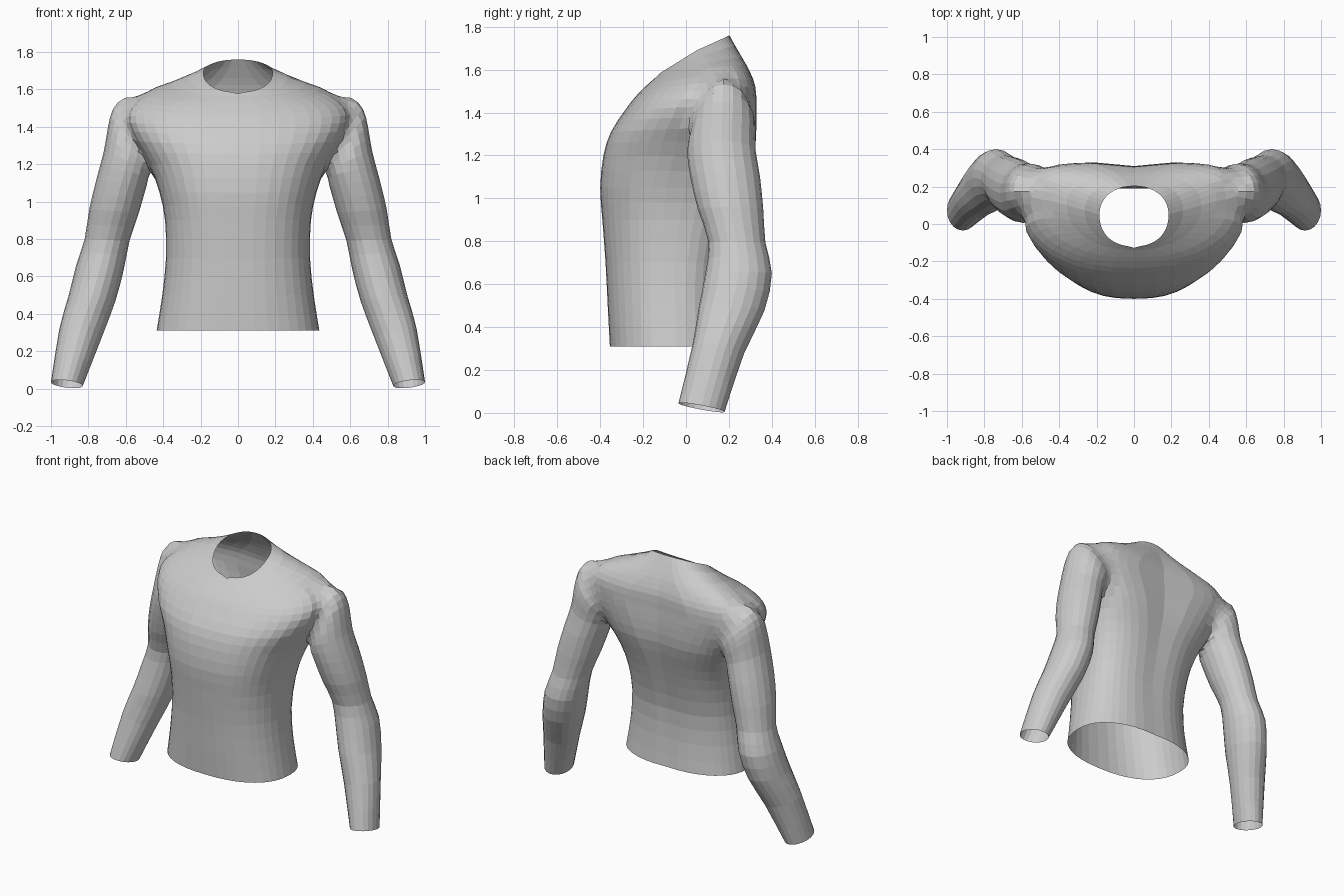
import bpy, bmesh
from math import sin, cos, pi, exp
from mathutils import Vector

if "Cube" in bpy.data.objects:
    bpy.data.objects.remove(bpy.data.objects["Cube"])

grey = bpy.data.materials.new("soft grey cloth")
grey.use_nodes = True
grey.diffuse_color = (0.6, 0.6, 0.6, 1)
grey.node_tree.nodes["Principled BSDF"].inputs["Base Color"].default_value = (0.6, 0.6, 0.6, 1)


def refine(rows):
    """Insert a smooth in-between row after every row."""
    out = []
    for i in range(len(rows) - 1):
        a, b, c, d = (rows[max(0, min(len(rows) - 1, k))] for k in range(i - 1, i + 3))
        out.append(b)
        out.append([(9 * (q + r) - p - s) / 16 for p, q, r, s in zip(a, b, c, d)])
    return out + [rows[-1]]


def power(v, e):
    return (abs(v) ** e) * (1 if v >= 0 else -1)


def loft(bm, rings):
    """Skin closed rings and cap both ends."""
    loops = [[bm.verts.new(p) for p in ring] for ring in rings]
    n = len(loops[0])
    for lo, hi in zip(loops, loops[1:]):
        for i in range(n):
            j = (i + 1) % n
            bm.faces.new((lo[i], lo[j], hi[j], hi[i]))
    bm.faces.new(loops[0])
    bm.faces.new(loops[-1])


def finish(bm, name):
    bmesh.ops.recalc_face_normals(bm, faces=bm.faces)
    mesh = bpy.data.meshes.new(name)
    bm.to_mesh(mesh)
    bm.free()
    mesh.materials.append(grey)
    obj = bpy.data.objects.new(name, mesh)
    bpy.context.collection.objects.link(obj)
    return obj


# Torso rows: half width, front y, front z, side y, side z, back y, back z,
# back roundness, front roundness
TORSO = [
    (.435, -.355, .31, -.05, .31, .22, .31, .85, .85),
    (.405, -.365, .5, -.05, .5, .2, .5, .85, .85),
    (.385, -.375, .7, -.05, .7, .2, .7, .8, .85),
    (.39, -.39, .9, -.03, .9, .24, .9, .75, .82),
    (.42, -.4, 1.05, 0, 1.05, .28, 1.05, .7, .8),
    (.475, -.385, 1.2, .04, 1.2, .32, 1.2, .6, .8),
    (.55, -.35, 1.31, .07, 1.33, .33, 1.33, .55, .82),
    (.6, -.285, 1.41, .1, 1.43, .33, 1.43, .5, .85),
    (.59, -.235, 1.475, .13, 1.51, .325, 1.52, .55, .88),
    (.51, -.18, 1.53, .14, 1.58, .3, 1.59, .65, .9),
    (.36, -.14, 1.565, .1, 1.635, .265, 1.66, .8, .95),
    (.185, -.12, 1.585, .05, 1.69, .205, 1.76, .95, .9),
]


def torso_ring(row, n=40):
    w, yf, zf, ys, zs, yb, zb, back, front = row
    ring = []
    for i in range(n):
        t = 2 * pi * i / n
        s, c = sin(t), cos(t)
        if c > 0:  # broad flat back with a shallow spine groove
            x, k = w * power(s, back), power(c, back)
            groove = .045 * (1 - back) * exp(-(x / .09) ** 2)
            y, z = ys + (yb - ys) * k - groove, zs + (zb - zs) * k
        else:
            x, k = w * power(s, front), power(-c, front)
            y, z = ys + (yf - ys) * k, zs + (zf - zs) * k
        ring.append(Vector((x, y, z)))
    return ring


bm = bmesh.new()
loft(bm, [torso_ring(r) for r in refine(TORSO)])
shirt = finish(bm, "shirt")

# Sleeve rows: outer x, outer z, inner x, inner z, front y, back y, front lift
SLEEVE = [
    (1.0, .035, .83, .015, -.035, .18, .02),
    (.955, .32, .73, .27, .03, .27, .02),
    (.905, .5, .655, .47, .06, .365, .01),
    (.865, .66, .61, .64, .09, .4, 0),
    (.82, .8, .58, .79, .105, .37, 0),
    (.795, .96, .53, .94, .055, .36, 0),
    (.757, 1.12, .49, 1.08, .02, .345, 0),
    (.717, 1.27, .46, 1.17, .005, .325, 0),
    (.695, 1.4, .44, 1.2, .015, .325, 0),
    (.668, 1.495, .42, 1.22, .025, .32, 0),
    (.605, 1.555, .38, 1.24, .04, .31, 0),
    (.48, 1.57, .32, 1.24, .06, .28, 0),
    (.38, 1.55, .26, 1.24, .08, .25, 0),
]


def sleeve_ring(row, side, n=20):
    xo, zo, xi, zi, yf, yb, lift = row
    ring = []
    for i in range(n):
        c, s = cos(2 * pi * i / n), sin(2 * pi * i / n)
        ring.append(Vector((side * ((xo + xi) / 2 + c * (xo - xi) / 2),
                            (yf + yb) / 2 + s * (yb - yf) / 2,
                            (zo + zi) / 2 + c * (zo - zi) / 2 - s * lift)))
    return ring


bm = bmesh.new()
for side in (-1, 1):
    loft(bm, [sleeve_ring(r, side) for r in refine(SLEEVE)])
sleeves = finish(bm, "sleeves")

# Join the sleeves to the torso
join = shirt.modifiers.new("join", "BOOLEAN")
join.operation, join.solver, join.object = "UNION", "EXACT", sleeves
graph = bpy.context.evaluated_depsgraph_get()
joined = bpy.data.meshes.new_from_object(shirt.evaluated_get(graph))
shirt.modifiers.clear()
bpy.data.objects.remove(sleeves)

# Open the hem, neck and cuffs
bm = bmesh.new()
bm.from_mesh(joined)
caps = [f for f in bm.faces if len(f.verts) >= 16]
bmesh.ops.delete(bm, geom=caps, context="FACES")
bmesh.ops.remove_doubles(bm, verts=bm.verts, dist=.012)

# Blend the armhole creases into the surrounding cloth
bm.normal_update()
crease = [v.co.copy() for e in bm.edges if e.calc_face_angle_signed(0) < -.3
          for v in e.verts if v.co.z > 1.05 and abs(v.co.x) > .4]
seam = [v for v in bm.verts if any((v.co - p).length < .07 for p in crease)]
for _ in range(5):
    bmesh.ops.smooth_vert(bm, verts=seam, factor=.5, use_axis_x=True, use_axis_y=True, use_axis_z=True)
for f in bm.faces:
    f.material_index = 0
    f.smooth = False
bm.to_mesh(joined)
bm.free()
joined.materials.clear()
joined.materials.append(grey)
shirt.data = joined
